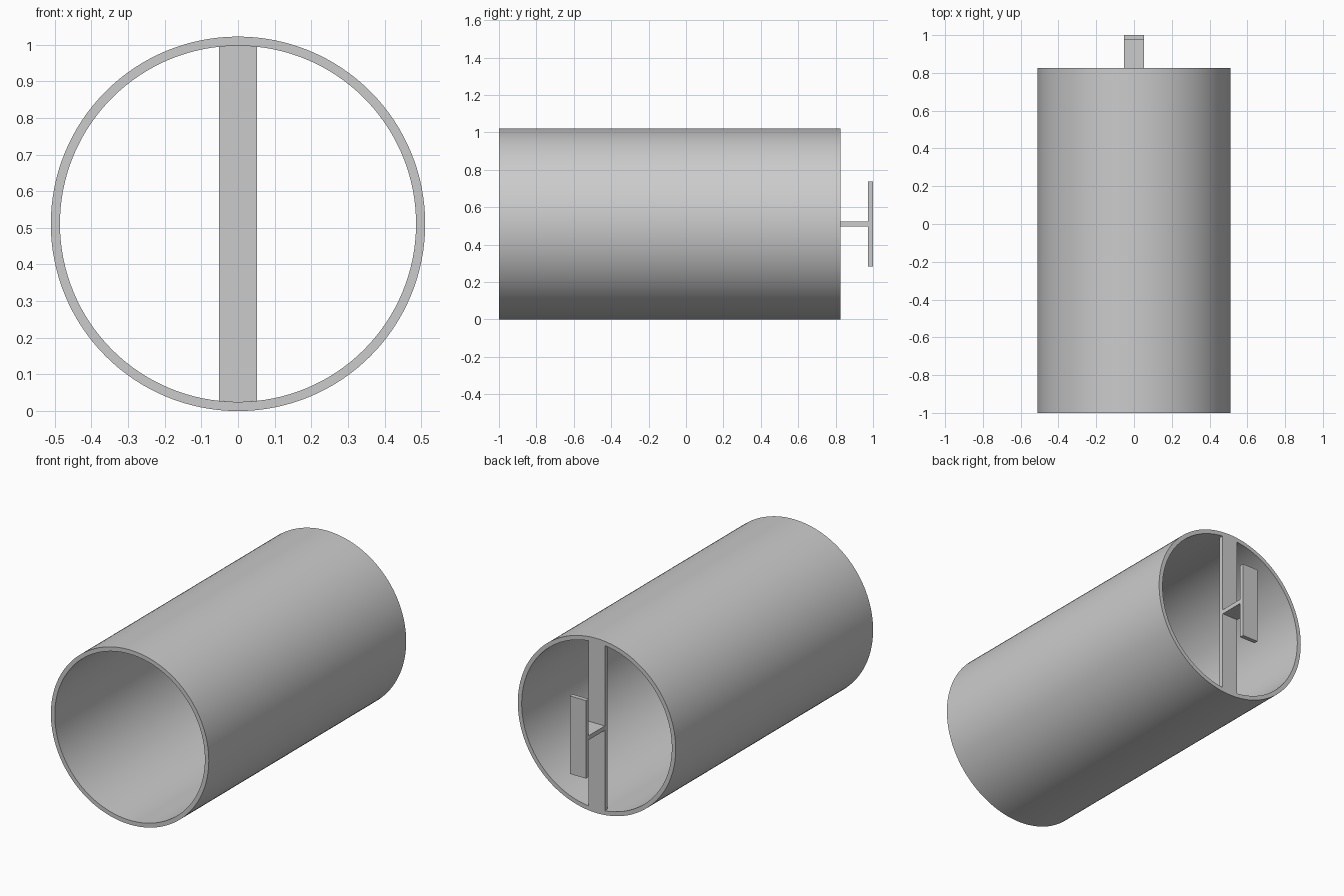
import bpy, bmesh, math

cube = bpy.data.objects.get("Cube")
if cube:
    bpy.data.objects.remove(cube, do_unlink=True)

# Main dimensions
R_OUT, R_IN = 0.511, 0.486
FRONT, BACK, TIP = -1.0, 0.825, 1.0
THICK, HALF_W = 0.026, 0.052
MID_Z = R_OUT
SEGMENTS = 128

gray = bpy.data.materials.new("plain_gray")
gray.use_nodes = True
color = (0.6, 0.6, 0.6, 1)
gray.diffuse_color = color
gray.node_tree.nodes["Principled BSDF"].inputs["Base Color"].default_value = color


def finish(name, bm):
    bmesh.ops.recalc_face_normals(bm, faces=bm.faces)
    mesh = bpy.data.meshes.new(name)
    bm.to_mesh(mesh)
    bm.free()
    mesh.materials.append(gray)
    obj = bpy.data.objects.new(name, mesh)
    bpy.context.collection.objects.link(obj)
    return obj


def box(name, half_x, y0, y1, z0, z1):
    bm = bmesh.new()
    bmesh.ops.create_cube(bm, size=1)
    for v in bm.verts:
        v.co.x *= 2 * half_x
        v.co.y = y1 if v.co.y > 0 else y0
        v.co.z = z1 if v.co.z > 0 else z0
    return finish(name, bm)


# Hollow tube: rectangular wall section spun around the long axis
bm = bmesh.new()
section = [(R_OUT, FRONT), (R_OUT, BACK), (R_IN, BACK), (R_IN, FRONT)]
verts = [bm.verts.new((r, y, MID_Z)) for r, y in section]
edges = [bm.edges.new((verts[i], verts[(i + 1) % 4])) for i in range(4)]
bmesh.ops.spin(bm, geom=verts + edges, cent=(0, 0, MID_Z), axis=(0, 1, 0),
               angle=math.tau, steps=SEGMENTS)
bmesh.ops.remove_doubles(bm, verts=bm.verts, dist=0.0001)
tube = finish("tube", bm)
bpy.context.view_layer.objects.active = tube
tube.select_set(True)
bpy.ops.object.shade_smooth_by_angle(angle=math.radians(30))
tube.select_set(False)

# Cross bar at the back rim, with ends rounded to meet the wall
bm = bmesh.new()
spread = math.asin(HALF_W / R_IN)
outline = []
for middle in (math.pi / 2, -math.pi / 2):
    for i in range(-2, 3):
        a = middle + spread * i / 2
        outline.append(bm.verts.new((R_IN * math.cos(a), BACK - THICK,
                                     MID_Z + R_IN * math.sin(a))))
face = bm.faces.new(outline)
extruded = bmesh.ops.extrude_face_region(bm, geom=[face], use_keep_orig=True)
moved = [g for g in extruded["geom"] if isinstance(g, bmesh.types.BMVert)]
bmesh.ops.translate(bm, verts=moved, vec=(0, THICK, 0))
finish("cross_bar", bm)

# Handle: flat stem and upright grip plate
box("handle_stem", HALF_W, BACK, TIP - THICK, MID_Z - THICK / 2, MID_Z + THICK / 2)
box("handle_plate", HALF_W, TIP - THICK, TIP, MID_Z - 0.228, MID_Z + 0.228)
